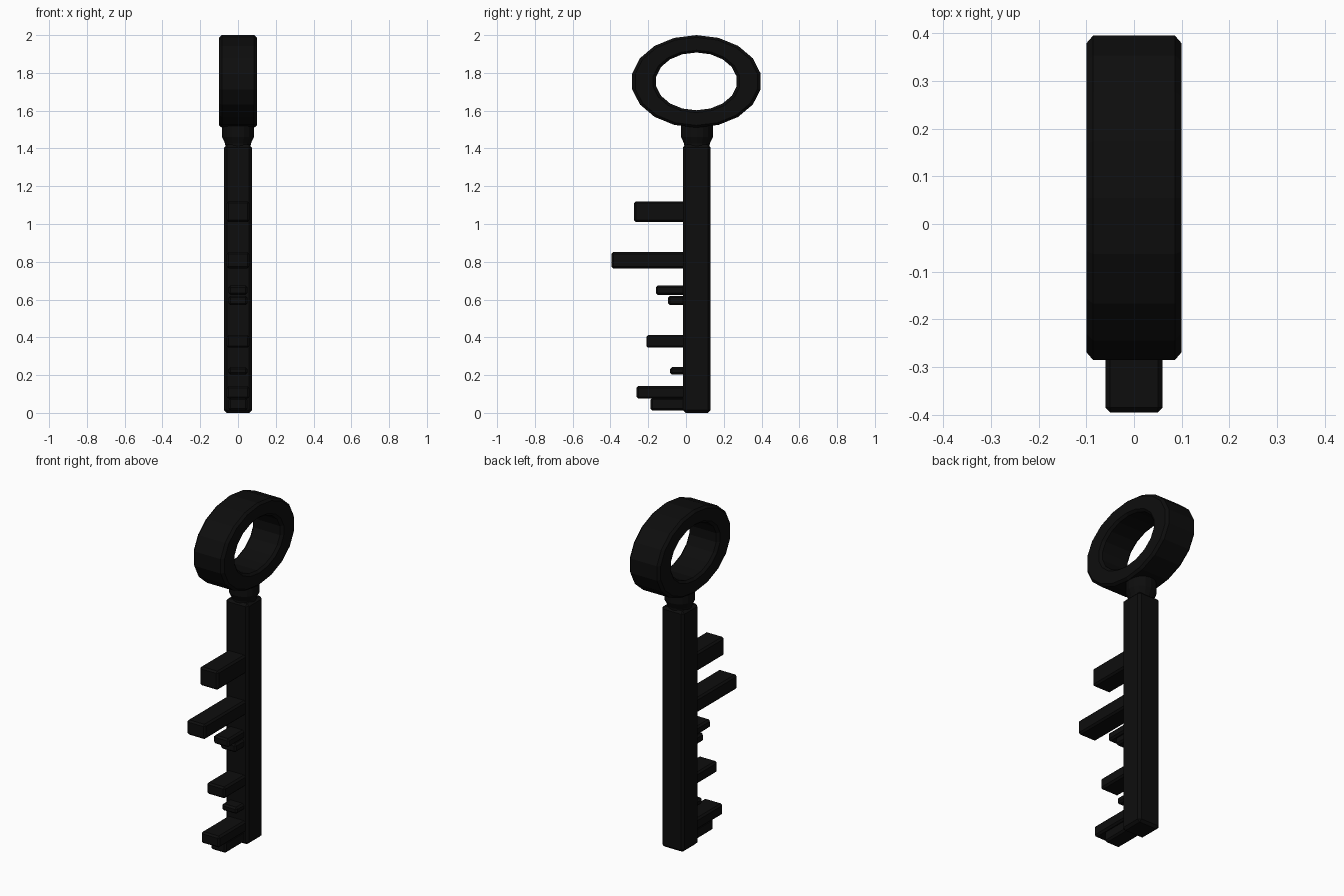
import bpy, bmesh
from math import sin, cos, pi

cube = bpy.data.objects.get("Cube")
if cube:
    bpy.data.objects.remove(cube, do_unlink=True)

black = bpy.data.materials.new("black iron")
black.use_nodes = True
black.diffuse_color = (0.004, 0.004, 0.004, 1)
black.node_tree.nodes["Principled BSDF"].inputs["Base Color"].default_value = (0.004, 0.004, 0.004, 1)

AXIS_Y = 0.058  # centre line of the shaft


def finish(name, bm, bevel=0.0):
    bmesh.ops.recalc_face_normals(bm, faces=bm.faces)
    mesh = bpy.data.meshes.new(name)
    bm.to_mesh(mesh)
    bm.free()
    mesh.materials.append(black)
    obj = bpy.data.objects.new(name, mesh)
    bpy.context.collection.objects.link(obj)
    if bevel:
        mod = obj.modifiers.new("Bevel", "BEVEL")
        mod.width = bevel
        mod.segments = 1
        mod.limit_method = "ANGLE"
        mod.angle_limit = 0.9
    return obj


def box(name, x, y0, y1, z0, z1, bevel):
    bm = bmesh.new()
    bmesh.ops.create_cube(bm, size=1)
    for v in bm.verts:
        v.co.x *= 2 * x
        v.co.y = y1 if v.co.y > 0 else y0
        v.co.z = z1 if v.co.z > 0 else z0
    return finish(name, bm, bevel)


def sweep(name, rings, bevel=0.0, closed=False):
    """Skin a list of equal rings of points; cap the ends unless closed."""
    bm = bmesh.new()
    loops = [[bm.verts.new(p) for p in ring] for ring in rings]
    n = len(loops[0])
    pairs = list(zip(loops, loops[1:])) + ([(loops[-1], loops[0])] if closed else [])
    for a, b in pairs:
        for i in range(n):
            j = (i + 1) % n
            bm.faces.new((a[i], a[j], b[j], b[i]))
    if not closed:
        bm.faces.new(loops[0])
        bm.faces.new(loops[-1])
    return finish(name, bm, bevel)


# Oval handle: a flat-sided ring facing sideways
def oval(x, ry, rz, sides=18):
    angles = [2 * pi * i / sides for i in range(sides)]
    return [(x, 0.055 + ry * sin(a), 1.755 + rz * cos(a)) for a in angles]


sweep("handle_ring", [oval(-0.1, 0.216, 0.153), oval(-0.1, 0.345, 0.245),
                      oval(0.1, 0.345, 0.245), oval(0.1, 0.216, 0.153)],
      bevel=0.014, closed=True)

# Round collar under the handle
def circle(r, z, sides=16):
    return [(r * cos(2 * pi * i / sides), AXIS_Y + r * sin(2 * pi * i / sides), z)
            for i in range(sides)]


collar = sweep("collar", [circle(0.065, 1.39), circle(0.068, 1.425), circle(0.084, 1.46),
                          circle(0.084, 1.535)])

# Square shaft
box("shaft", 0.073, AXIS_Y - 0.073, AXIS_Y + 0.073, 0, 1.42, 0.014)

# Teeth: half width, front end, bottom, top
teeth = [
    (0.06, -0.275, 1.01, 1.12),
    (0.06, -0.395, 0.765, 0.852),
    (0.05, -0.16, 0.625, 0.675),
    (0.05, -0.095, 0.57, 0.62),
    (0.06, -0.21, 0.345, 0.412),
    (0.05, -0.085, 0.203, 0.242),
    (0.06, -0.262, 0.075, 0.142),
    (0.05, -0.187, 0.012, 0.08),
]
for i, (x, y, z0, z1) in enumerate(teeth, 1):
    box(f"tooth_{i}", x, y, 0.03, z0, z1, 0.01)
